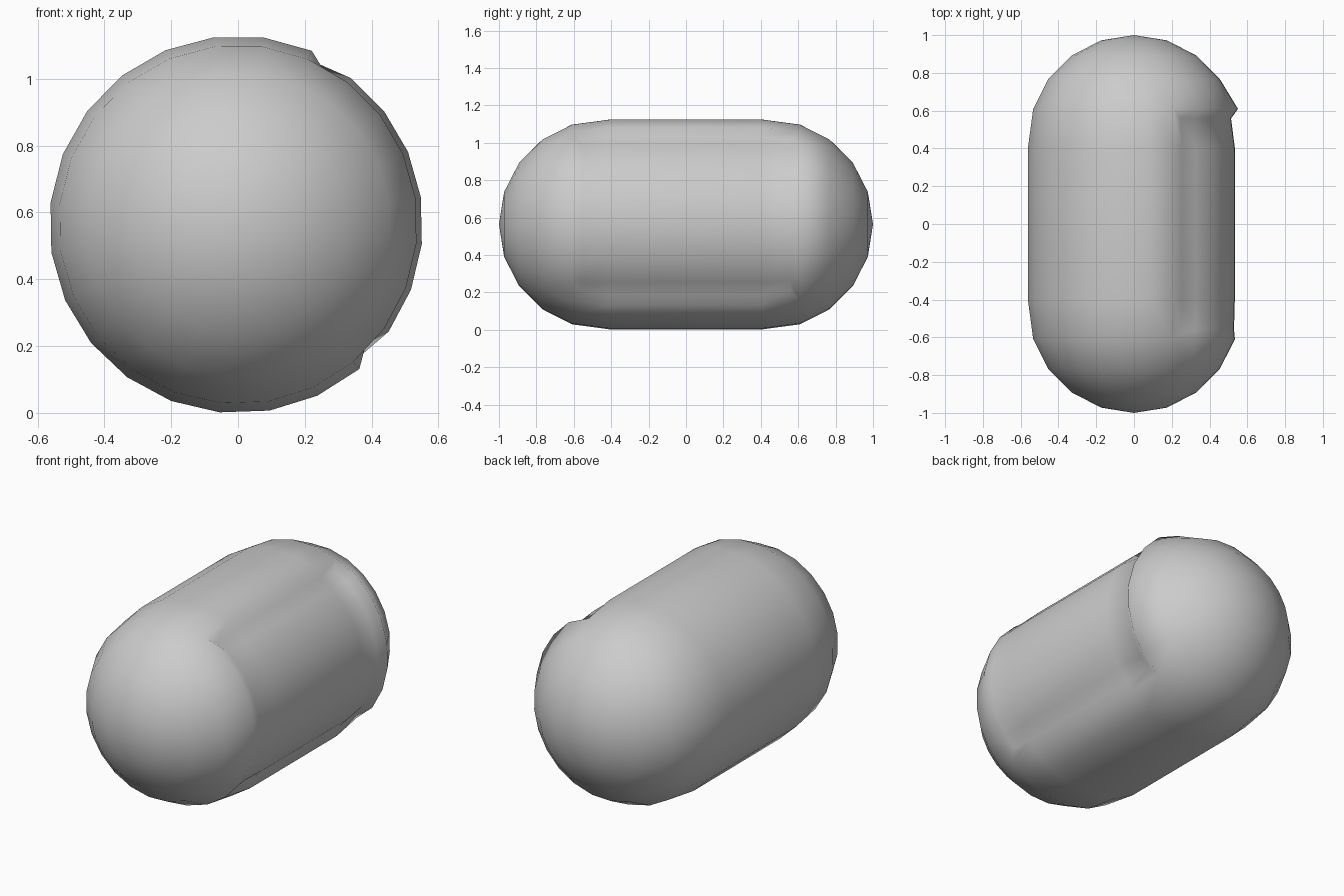
import bpy, bmesh
from math import sin, cos, radians

if "Cube" in bpy.data.objects:
    bpy.data.objects.remove(bpy.data.objects["Cube"])

R = 0.565            # body radius
CZ = 0.564           # axis height
CAP_Y = 0.435        # centre of each round end
A_TOP, A_BOT = 67, -50   # angular limits of the recessed panel
PANEL_COLS, REST_COLS = 8, 16

# Column angles: 8 across the panel, 16 around the rest
span = A_TOP - A_BOT
angles = [A_BOT + span * i / PANEL_COLS for i in range(PANEL_COLS)]
angles += [A_TOP + (360 - span) * i / REST_COLS for i in range(REST_COLS)]

# Half profile (y, radius) from the straight body towards the tip
half = [(0.405, R)] + [(CAP_Y + R * sin(radians(t)), R * cos(radians(t))) for t in (18, 36, 54, 72)]
profile = [(-y, r) for y, r in reversed(half)] + half

bm = bmesh.new()
rings = [[bm.verts.new((r * cos(radians(a)), y, CZ + r * sin(radians(a)))) for a in angles]
         for y, r in profile]
n = len(angles)

# Body skin, remembering the faces of the panel
panel = []
for k in range(len(rings) - 1):
    for i in range(n):
        j = (i + 1) % n
        f = bm.faces.new((rings[k][i], rings[k][j], rings[k + 1][j], rings[k + 1][i]))
        if i < PANEL_COLS and 3 <= k <= 5:
            panel.append(f)

# Rounded tips
for ring, y in ((rings[0], -1), (rings[-1], 1)):
    tip = bm.verts.new((0, y, CZ))
    for i in range(n):
        bm.faces.new((ring[i], ring[(i + 1) % n], tip))
bmesh.ops.recalc_face_normals(bm, faces=bm.faces[:])


def scale_radially(verts, s):
    for v in verts:
        v.co.x *= s
        v.co.z = CZ + (v.co.z - CZ) * s


# Recessed side panel with sloping border
bmesh.ops.inset_region(bm, faces=panel, thickness=0.052, use_even_offset=True)
scale_radially({v for f in panel for v in f.verts}, 0.95)

# Slightly raised lips at both ends of the panel
for k in (3, 6):
    scale_radially(rings[k][1:PANEL_COLS], 1.03)

for f in bm.faces:
    f.smooth = True
mesh = bpy.data.meshes.new("capsule_body")
bm.to_mesh(mesh)
bm.free()
body = bpy.data.objects.new("capsule_body", mesh)
bpy.context.collection.objects.link(body)
